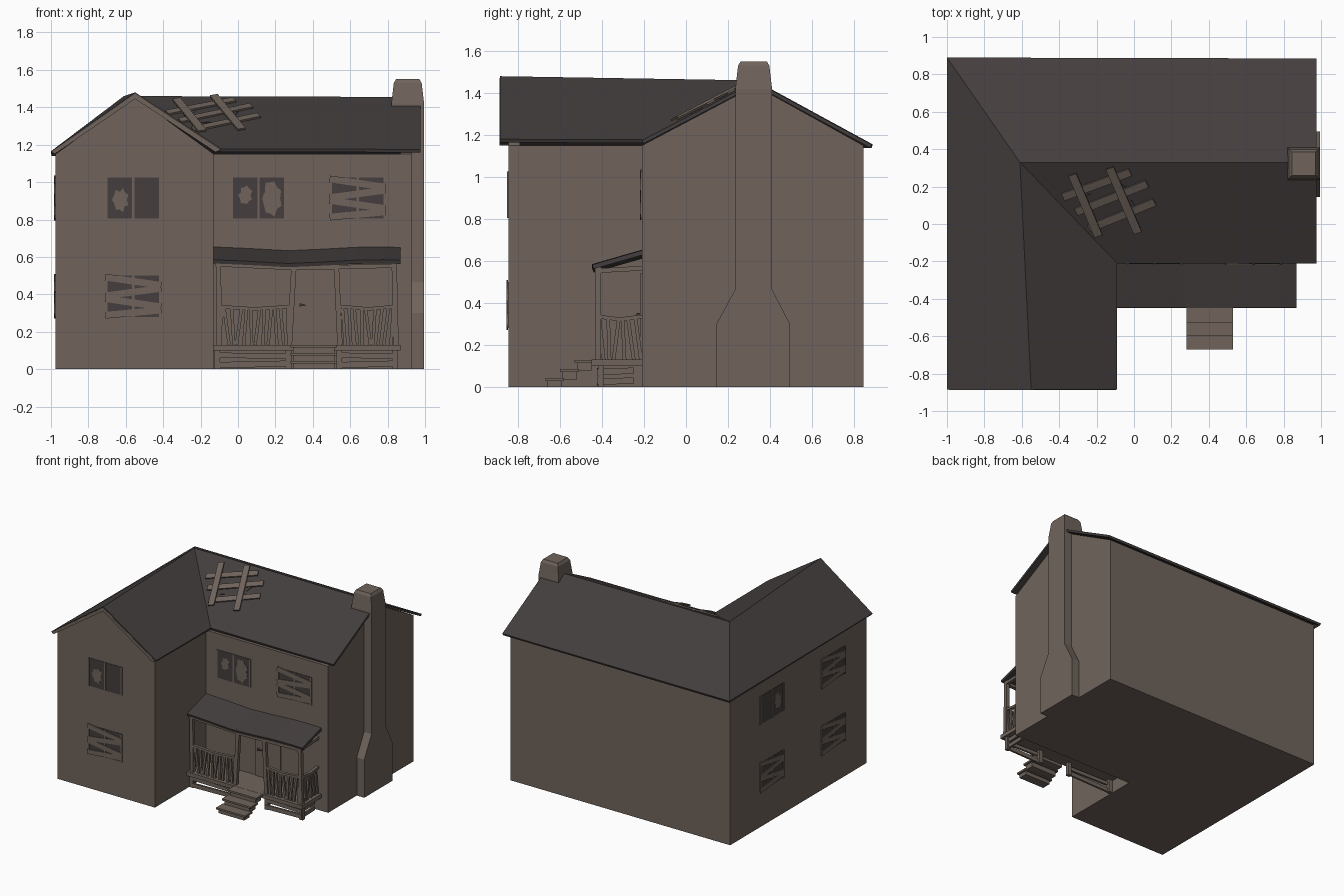
import bpy, bmesh, math, random
from mathutils import Matrix, Vector

random.seed(4)
if "Cube" in bpy.data.objects:
    bpy.data.objects.remove(bpy.data.objects["Cube"], do_unlink=True)


def material(name, rgb):
    m = bpy.data.materials.new(name)
    m.use_nodes = True
    m.diffuse_color = (*rgb, 1)
    m.node_tree.nodes["Principled BSDF"].inputs["Base Color"].default_value = (*rgb, 1)
    return m


WOOD = material("weathered brown", (0.16, 0.127, 0.105))
SLATE = material("dark slate", (0.058, 0.048, 0.048))


def finish(name, bm, mat):
    bmesh.ops.recalc_face_normals(bm, faces=bm.faces)
    me = bpy.data.meshes.new(name)
    bm.to_mesh(me)
    bm.free()
    me.materials.append(mat)
    ob = bpy.data.objects.new(name, me)
    bpy.context.collection.objects.link(ob)
    return ob


def prism(bm, pts, a, b, frame):
    """Extrude a 2D outline from depth a to depth b along the frame's third axis."""
    lo = [bm.verts.new(frame @ Vector((u, v, a))) for u, v in pts]
    hi = [bm.verts.new(frame @ Vector((u, v, b))) for u, v in pts]
    bm.faces.new(lo)
    bm.faces.new(hi)
    for i in range(len(pts)):
        j = (i + 1) % len(pts)
        bm.faces.new((lo[i], lo[j], hi[j], hi[i]))


def board(bm, p, q, width, a, b, frame):
    """Flat plank between two 2D points."""
    p, q = Vector(p), Vector(q)
    n = Vector((p.y - q.y, q.x - p.x)).normalized() * width / 2
    prism(bm, [p - n, q - n, q + n, p + n], a, b, frame)


def rect(x0, x1, y0, y1):
    return [(x0, y0), (x1, y0), (x1, y1), (x0, y1)]


def frame(origin, u, v):
    u, v = Vector(u).normalized(), Vector(v).normalized()
    m = Matrix((u, v, u.cross(v))).transposed().to_4x4()
    m.translation = origin
    return m


def jagged(cx, cy, rx, ry, n=14):
    pts = []
    for i in range(n):
        t = math.tau * i / n
        r = random.uniform(0.85, 1.0) if i % 2 else random.uniform(0.55, 0.85)
        pts.append((cx + rx * r * math.cos(t), cy + ry * r * math.sin(t)))
    return pts


PLAN = frame((0, 0, 0), (1, 0, 0), (0, 1, 0))        # depth is z
FRONT = frame((0, 0, 0), (1, 0, 0), (0, 0, 1))       # depth is -y
SIDE = frame((0, 0, 0), (0, 1, 0), (0, 0, 1))        # depth is +x

# House walls: L-shaped body and two gable ends
bm = bmesh.new()
prism(bm, [(-0.975, -0.845), (-0.13, -0.845), (-0.13, -0.21), (0.93, -0.21),
           (0.93, 0.845), (-0.975, 0.845)], 0, 1.15, PLAN)
finish("house_walls", bm, WOOD)
bm = bmesh.new()
prism(bm, [(-0.975, 1.15), (-0.13, 1.15), (-0.55, 1.455)], 0.79, 0.845, FRONT)
prism(bm, [(-0.21, 1.15), (0.845, 1.15), (0.33, 1.435)], 0.87, 0.93, SIDE)
finish("gable_ends", bm, WOOD)

# Main roof: hip at the back corner, valley over the inner corner
bm = bmesh.new()
hip, back_eave, ridge_end, ridge, front_eave, valley, wing_right, wing_peak, wing_left = [
    bm.verts.new(c) for c in (
        (-1, 0.89, 1.155), (0.975, 0.885, 1.155), (0.975, 0.33, 1.455), (-0.61, 0.33, 1.46),
        (0.975, -0.21, 1.175), (-0.09, -0.21, 1.178), (-0.09, -0.885, 1.18),
        (-0.55, -0.885, 1.48), (-1, -0.885, 1.165))]
for f in ((hip, ridge, ridge_end, back_eave), (valley, front_eave, ridge_end, ridge),
          (wing_right, valley, ridge, wing_peak), (wing_left, wing_peak, ridge, hip)):
    bm.faces.new(f)
roof = finish("main_roof", bm, SLATE)
if roof.data.polygons[0].normal.z < 0:
    roof.data.flip_normals()
mod = roof.modifiers.new("thickness", "SOLIDIFY")
mod.thickness = 0.018
mod.offset = -1

# Barge boards on the front gable
bm = bmesh.new()
prism(bm, [(-0.98, 1.15), (-0.55, 1.445), (-0.12, 1.16), (-0.095, 1.172),
           (-0.55, 1.472), (-0.99, 1.165)], 0.845, 0.888, FRONT)
finish("front_barge_boards", bm, WOOD)

# Chimney: stepped breast and tapered top
bm = bmesh.new()
prism(bm, [(0.145, 0), (0.495, 0), (0.495, 0.3), (0.41, 0.465), (0.41, 1.42),
           (0.235, 1.42), (0.235, 0.465), (0.145, 0.3)], 0.92, 0.995, SIDE)
finish("chimney_breast", bm, WOOD)
bm = bmesh.new()
rings = []
for z, inset in ((1.36, 0), (1.42, 0), (1.53, 0.013), (1.55, 0.025)):
    rings.append([bm.verts.new((x, y, z)) for x, y in
                  rect(0.82 + inset, 0.995 - inset, 0.235 + inset, 0.41 - inset)])
for lo, hi in zip(rings, rings[1:]):
    for i in range(4):
        bm.faces.new((lo[i], lo[i - 1], hi[i - 1], hi[i]))
bm.faces.new(rings[0])
bm.faces.new(rings[-1])
finish("chimney_top", bm, WOOD)


def window(name, place, holes=None):
    """Window on a wall frame; holes are broken panes, otherwise it is boarded up."""
    bm = bmesh.new()
    prism(bm, rect(-0.14, 0.14, -0.11, 0.11), -0.01, 0.003, place)
    finish(name + "_glass", bm, SLATE)
    bm = bmesh.new()
    for u in (-0.143, 0, 0.143):
        prism(bm, rect(u - 0.006, u + 0.006, -0.11, 0.11), 0, 0.007, place)
    if holes:
        for hole in holes:
            prism(bm, jagged(*hole), 0, 0.005, place)
    else:
        for v, tilt in ((0.08, -0.022), (0.022, 0.02), (-0.035, -0.022), (-0.088, 0.014)):
            board(bm, (-0.15, v - tilt), (0.15, v + tilt), 0.036, 0.002, 0.009, place)
    finish(name + ("_broken_panes" if holes else "_boards"), bm, WOOD)


def on_front(x, y, z):
    return frame((x, y, z), (1, 0, 0), (0, 0, 1))


def on_left_wall(y, z):
    return frame((-0.975, y, z), (0, -1, 0), (0, 0, 1))


window("wing_upper_window", on_front(-0.56, -0.845, 0.915), [(-0.065, -0.01, 0.05, 0.075)])
window("wing_lower_window", on_front(-0.56, -0.845, 0.39))
window("centre_upper_window", on_front(0.11, -0.21, 0.915),
       [(-0.07, 0.015, 0.042, 0.055), (0.073, 0.0, 0.06, 0.105)])
window("end_upper_window", on_front(0.64, -0.21, 0.915))
window("side_back_upper_window", on_left_wall(0.33, 0.915), [(0.068, 0, 0.05, 0.08)])
window("side_front_upper_window", on_left_wall(-0.43, 0.915))
window("side_back_lower_window", on_left_wall(0.33, 0.39))
window("side_front_lower_window", on_left_wall(-0.43, 0.39))

# Boarded hole in the roof
slope = frame((-0.13, 0.13, 1.355), (1, 0, 0), (0, 0.54, 0.283))
bm = bmesh.new()
prism(bm, jagged(0, 0, 0.17, 0.14), -0.005, 0.004, slope)
finish("roof_hole", bm, SLATE)
bm = bmesh.new()
for p, q in (((-0.25, 0.02), (0.11, 0.17)), ((-0.18, -0.07), (0.2, 0.1)), ((-0.11, -0.17), (0.24, -0.01))):
    board(bm, p, q, 0.045, 0.003, 0.013, slope)
for p, q in (((-0.2, 0.16), (-0.06, -0.21)), ((0.0, 0.2), (0.15, -0.19))):
    board(bm, p, q, 0.045, 0.013, 0.023, slope)
finish("roof_repair_boards", bm, WOOD)

# Porch deck, skirt boards and steps
bm = bmesh.new()
prism(bm, rect(-0.13, 0.87, -0.45, -0.21), 0.1, 0.13, PLAN)
finish("porch_deck", bm, WOOD)
bm = bmesh.new()
for x0, x1 in ((-0.11, 0.28), (0.53, 0.85)):
    board(bm, (x0, 0.075), (x1, 0.068), 0.028, 0.41, 0.425, FRONT)
    board(bm, (x0, 0.022), (x1, 0.03), 0.032, 0.41, 0.425, FRONT)
for z in (0.025, 0.072):
    board(bm, (-0.42, z), (-0.25, z + 0.005), 0.03, 0.83, 0.845, SIDE)
for x in (-0.11, 0.27, 0.54, 0.84):
    prism(bm, rect(x - 0.015, x + 0.015, 0, 0.1), 0.39, 0.42, FRONT)
finish("porch_skirt", bm, WOOD)
bm = bmesh.new()
for i, y in enumerate((-0.67, -0.6, -0.53)):
    top = 0.043 * (i + 1)
    prism(bm, rect(0.28, 0.53, y, y + 0.09), top - 0.014, top, PLAN)
    prism(bm, rect(0.295, 0.515, y + 0.01, y + 0.08), max(0, top - 0.05), top - 0.014, PLAN)
finish("porch_steps", bm, WOOD)

# Leaning posts and beams
bm = bmesh.new()
for foot, head in ((-0.1, -0.105), (0.275, 0.3), (0.545, 0.525), (0.845, 0.835)):
    board(bm, (foot, 0.13), (head, 0.57), 0.028, 0.405, 0.433, FRONT)
board(bm, (-0.12, 0.56), (0.3, 0.54), 0.022, 0.405, 0.433, FRONT)
board(bm, (0.3, 0.54), (0.85, 0.553), 0.022, 0.405, 0.433, FRONT)
board(bm, (-0.433, 0.553), (-0.21, 0.565), 0.022, 0.825, 0.85, SIDE)
finish("porch_posts", bm, WOOD)


def railing(name, start, end, count, d0, d1, place):
    """Sagging top rail with crooked balusters."""
    bm = bmesh.new()
    mid = (start + end) / 2
    board(bm, (start, 0.335), (mid, 0.322), 0.018, d0, d1, place)
    board(bm, (mid, 0.322), (end, 0.335), 0.018, d0, d1, place)
    for i in range(count):
        x = start + (end - start) * (i + 0.5) / count
        lean = random.uniform(-0.014, 0.014)
        board(bm, (x - lean, 0.13), (x + lean, 0.325), 0.017, d0 + 0.004, d1 - 0.004, place)
    finish(name, bm, WOOD)


railing("front_left_railing", 0.55, 0.84, 9, 0.407, 0.43, FRONT)
railing("front_right_railing", -0.11, 0.285, 12, 0.407, 0.43, FRONT)
railing("side_railing", -0.42, -0.21, 6, 0.828, 0.85, SIDE)

# Sagging porch roof
bm = bmesh.new()
rows = []
for x, dz in ((-0.13, 0), (0.05, -0.008), (0.27, -0.02), (0.45, -0.012), (0.63, -0.002), (0.78, 0), (0.87, -0.003)):
    rows.append([bm.verts.new((x, y, z + dz)) for y, z in
                 ((-0.447, 0.585), (-0.205, 0.655), (-0.205, 0.632), (-0.44, 0.565))])
for a, b in zip(rows, rows[1:]):
    for i in range(4):
        bm.faces.new((a[i], a[i - 1], b[i - 1], b[i]))
bm.faces.new(rows[0])
bm.faces.new(rows[-1])
finish("porch_roof", bm, SLATE)

# Front door and handle
bm = bmesh.new()
prism(bm, rect(0.3, 0.52, 0.13, 0.54), 0.205, 0.218, FRONT)
finish("front_door", bm, WOOD)
bm = bmesh.new()
prism(bm, [(0.33, 0.335), (0.365, 0.342), (0.33, 0.352)], 0.215, 0.235, FRONT)
finish("door_handle", bm, SLATE)
